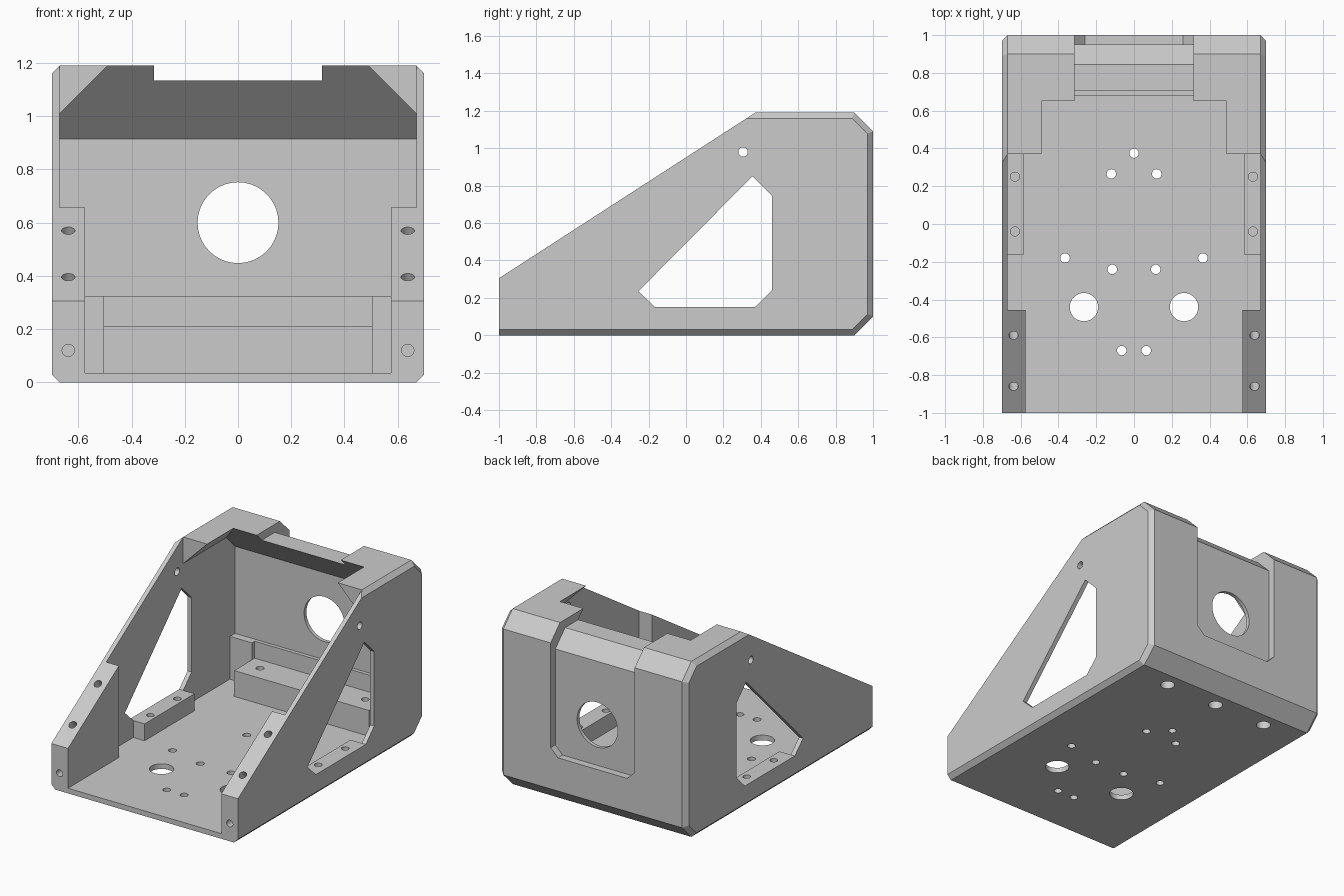
import bpy, bmesh, math
from mathutils import Vector, Matrix

if "Cube" in bpy.data.objects:
    bpy.data.objects.remove(bpy.data.objects["Cube"], do_unlink=True)

grey = bpy.data.materials.new("light_grey")
grey.use_nodes = True
colour = (0.6, 0.6, 0.6, 1)
grey.diffuse_color = colour
grey.node_tree.nodes["Principled BSDF"].inputs["Base Color"].default_value = colour


def finish(bm, name):
    bmesh.ops.recalc_face_normals(bm, faces=bm.faces)
    mesh = bpy.data.meshes.new(name)
    bm.to_mesh(mesh)
    bm.free()
    mesh.materials.append(grey)
    ob = bpy.data.objects.new(name, mesh)
    bpy.context.collection.objects.link(ob)
    return ob


def trim(bm, normal, point):
    """Slice off everything beyond a plane and cap the cut."""
    geom = bm.verts[:] + bm.edges[:] + bm.faces[:]
    cut = bmesh.ops.bisect_plane(bm, geom=geom, plane_co=point, plane_no=normal,
                                 clear_outer=True, dist=1e-5)
    edges = [e for e in cut["geom_cut"] if isinstance(e, bmesh.types.BMEdge)]
    bmesh.ops.holes_fill(bm, edges=[e for e in edges if e.is_boundary], sides=0)


def prism(name, profile, x0, x1, planes=()):
    """Extrude a (y, z) profile along x, then trim it."""
    bm = bmesh.new()
    face = bm.faces.new([bm.verts.new((x0, y, z)) for y, z in profile])
    out = bmesh.ops.extrude_face_region(bm, geom=[face])
    moved = [v for v in out["geom"] if isinstance(v, bmesh.types.BMVert)]
    bmesh.ops.translate(bm, verts=moved, vec=(x1 - x0, 0, 0))
    for normal, point in planes:
        trim(bm, Vector(normal), Vector(point))
    return finish(bm, name)


def box(name, x0, x1, y0, y1, z0, z1, planes=()):
    return prism(name, [(y0, z0), (y1, z0), (y1, z1), (y0, z1)], x0, x1, planes)


def drill(target, centre, axis, radius, length):
    """Bore a round hole centred on a point."""
    bm = bmesh.new()
    turn = Vector(axis).to_track_quat("Z", "Y").to_matrix().to_4x4()
    bmesh.ops.create_cone(bm, cap_ends=True, segments=40, radius1=radius, radius2=radius,
                          depth=length, matrix=Matrix.Translation(centre) @ turn)
    cut(target, finish(bm, "drill_cutter"))


def cut(target, cutter):
    cutter.hide_render = True
    mod = target.modifiers.new("cut", "BOOLEAN")
    mod.operation, mod.solver, mod.object = "DIFFERENCE", "EXACT", cutter
    bpy.context.view_layer.objects.active = target
    bpy.ops.object.modifier_apply(modifier=mod.name)
    bpy.data.objects.remove(cutter, do_unlink=True)


# Outer shell: side profile with narrow chamfers along the flanks
W, IN, H, FLOOR = 0.70, 0.67, 1.19, 0.035
rise = (H - 0.305) / 1.37
outline = [(-1, 0), (0.9, 0), (1, 0.1), (1, H - 0.1), (0.9, H), (0.37, H), (-1, 0.305)]
d = math.sqrt(0.5)
rims = [((0, -1), (0, 0)), ((d, -d), (0.9, 0)), ((1, 0), (1, 0.5)),
        ((d, d), (0.9, H)), ((0, 1), (0, H))]
chamfers = [((s, ny, nz), (s * IN, y, z)) for s in (-1, 1) for (ny, nz), (y, z) in rims]
shell = prism("shell", outline, -W, W, chamfers)

# Hollow interior: front between posts, middle, rear under the sloped lid
cut(shell, box("front_cavity", -0.575, 0.575, -1.1, -0.4, FLOOR, 1.3))
cut(shell, box("middle_cavity", -IN, IN, -0.455, 0.37, FLOOR, 1.3))
gussets = [((s, 0, 1), (s * IN, 0, 1.01)) for s in (-1, 1)]
lid = ((0, 1, 1), (0, 0.65, H))
cut(shell, box("rear_cavity", -IN, IN, 0.3, 0.925, FLOOR, 1.28, gussets + [lid]))

# Recessed rear panel running up and over the lid
recess = [(1.1, 0.325), (0.95, 0.325), (0.95, 1.03), (0.845, 1.135),
          (0.4, 1.135), (0.4, 1.4), (1.1, 1.4)]
corners = [((s, 0, -1), (s * 0.26, 0, 0.325)) for s in (-1, 1)]
cut(shell, prism("recess_cutter", recess, -0.315, 0.315, corners))
drill(shell, (0, 0.95, 0.6), (0, 1, 0), 0.152, 0.3)

# Side windows
window = [(-0.255, 0.235), (0.355, 0.85), (0.46, 0.745), (0.46, 0.24),
          (0.37, 0.15), (-0.165, 0.15)]
for s in (-1, 1):
    cut(shell, prism("window_cutter", window, s * 0.6, s * 0.8))
    drill(shell, (s * W, 0.305, 0.98), (1, 0, 0), 0.025, 0.2)
    # Screw holes in the front posts
    drill(shell, (s * 0.638, -1, 0.12), (0, 1, 0), 0.023, 0.4)
    for y in (-0.86, -0.59):
        z = 0.305 + rise * (y + 1)
        drill(shell, (s * 0.638, y, z), (0, -rise, 1), 0.025, 0.3)

# Floor holes
for x, y, r in [(0.12, 0.265, 0.025), (0.365, -0.18, 0.025), (0.115, -0.24, 0.025),
                (0.065, -0.67, 0.025), (0.265, -0.44, 0.075)]:
    for s in (-1, 1):
        drill(shell, (s * x, y, 0), (0, 0, 1), r, 0.2)
drill(shell, (0, 0.375, 0), (0, 0, 1), 0.025, 0.2)

# Rear ledge with counterbored screw holes
ledge = box("rear_ledge", -0.505, 0.505, 0.68, 0.91, 0.03, 0.21)
for x in (-0.395, 0, 0.395):
    drill(shell, (x, 0.8, 0), (0, 0, 1), 0.045, 0.2)
    drill(ledge, (x, 0.8, 0), (0, 0, 1), 0.045, 0.24)
    drill(ledge, (x, 0.8, 0.2), (0, 0, 1), 0.025, 0.3)

# Thickened lower rear wall
parts = [shell, ledge, box("rear_wall_pad", -0.51, 0.51, 0.9, 0.93, 0.03, 0.325)]
for s, side in ((-1, "right"), (1, "left")):
    parts.append(box(side + "_rear_pad", s * 0.505, s * IN, 0.87, 0.93, 0.03, 0.325))
    # Mounting blocks under the windows
    block = box(side + "_mount_block", s * 0.585, s * IN, -0.165, 0.37, 0.03, 0.15)
    for y in (-0.04, 0.25):
        drill(block, (s * 0.63, y, 0.15), (0, 0, 1), 0.024, 0.16)
    parts.append(block)

# Smooth the bores, keep the edges sharp
for ob in bpy.context.selected_objects:
    ob.select_set(False)
for ob in parts:
    ob.select_set(True)
bpy.context.view_layer.objects.active = shell
bpy.ops.object.shade_smooth_by_angle(angle=math.radians(25))
